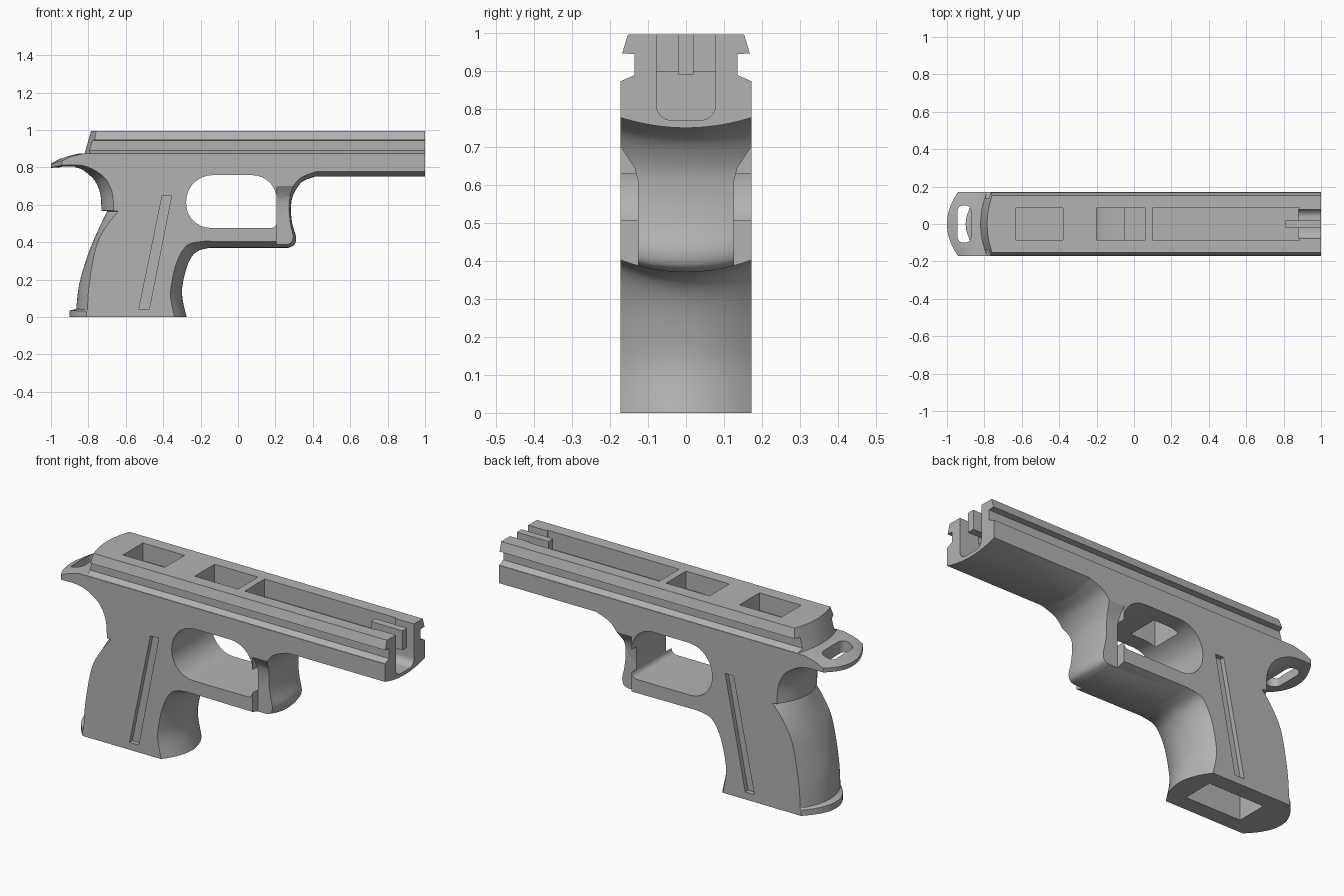
import bpy
import bmesh
from mathutils import Vector

cube = bpy.data.objects.get("Cube")
if cube:
    bpy.data.objects.remove(cube, do_unlink=True)

HALF = 0.172
grey = bpy.data.materials.new("satin_grey")
grey.use_nodes = True
colour = (0.45, 0.45, 0.45, 1)
grey.diffuse_color = colour
grey.node_tree.nodes["Principled BSDF"].inputs["Base Color"].default_value = colour


def make_object(name, rings):
    """Skin a stack of matching rings and cap both ends."""
    bm = bmesh.new()
    stack = [[bm.verts.new(p) for p in ring] for ring in rings]
    count = len(stack[0])
    for a, b in zip(stack, stack[1:]):
        for i in range(count):
            j = (i + 1) % count
            bm.faces.new((a[i], a[j], b[j], b[i]))
    bm.faces.new(stack[0])
    bm.faces.new(stack[-1])
    bmesh.ops.recalc_face_normals(bm, faces=bm.faces)
    mesh = bpy.data.meshes.new(name)
    bm.to_mesh(mesh)
    bm.free()
    mesh.materials.append(grey)
    obj = bpy.data.objects.new(name, mesh)
    bpy.context.collection.objects.link(obj)
    return obj


def prism(name, points, axis, low, high):
    """Extrude a flat outline along the x, y or z axis."""
    place = {"x": lambda a, b, d: (d, a, b),
             "y": lambda a, b, d: (a, d, b),
             "z": lambda a, b, d: (a, b, d)}[axis]
    return make_object(name, [[place(a, b, d) for a, b in points] for d in (low, high)])


def crowned(name, rows, half, steps=20):
    """Skin across y, blending a centre outline into a side outline."""
    rings = []
    for k in range(steps + 1):
        s = 2 * k / steps - 1
        t = s * s
        rings.append([(cx + (sx - cx) * t, s * half, cz + (sz - cz) * t)
                      for cx, cz, sx, sz in rows])
    return make_object(name, rings)


def smooth(rows, steps=5):
    """Pass a smooth curve through the rows."""
    pts = [Vector(r) for r in rows]
    pts = [pts[0]] + pts + [pts[-1]]
    out = []
    for a, b, c, d in zip(pts, pts[1:], pts[2:], pts[3:]):
        for k in range(steps):
            t = k / steps
            out.append(b + (c - a) * (t / 2) + (a * 2 - b * 5 + c * 4 - d) * (t * t / 2)
                       + (b * 3 - a - c * 3 + d) * (t ** 3 / 2))
    return out + [pts[-1]]


def rounded(corners, steps=7):
    """Round the corners of an outline given as (a, b, radius)."""
    out = []
    for i, (a, b, r) in enumerate(corners):
        p = Vector((a, b))
        before = Vector(corners[i - 1][:2]) - p
        after = Vector(corners[(i + 1) % len(corners)][:2]) - p
        if r == 0:
            out.append(p)
            continue
        start, end = p + before.normalized() * r, p + after.normalized() * r
        for k in range(steps + 1):
            t = k / steps
            w0, w1, w2 = (1 - t) ** 2, 1.414 * t * (1 - t), t * t
            out.append((start * w0 + p * w1 + end * w2) / (w0 + w1 + w2))
    return out


def rectangle(a, b, c, d):
    return [(a, c), (b, c), (b, d), (a, d)]


def combine(target, tool, operation):
    """Apply a boolean and discard the tool."""
    mod = target.modifiers.new(operation.lower(), "BOOLEAN")
    mod.operation = operation
    mod.solver = "EXACT"
    mod.object = tool
    bpy.context.view_layer.objects.active = target
    bpy.ops.object.modifier_apply(modifier=mod.name)
    bpy.data.objects.remove(tool, do_unlink=True)


# Outline runs: centre x, centre z, side x, side z
underside = smooth([
    (.41, .75, .42, .777), (.34, .72, .33, .74), (.295, .65, .275, .66),
    (.283, .58, .265, .58), (.29, .5, .272, .5), (.31, .43, .28, .44),
    (.302, .387, .272, .41), (.27, .37, .25, .402)])
grip_front = smooth([
    (-.15, .37, -.18, .405), (-.22, .35, -.27, .385), (-.265, .29, -.325, .3),
    (-.295, .18, -.355, .18), (-.297, .1, -.36, .1), (-.275, 0, -.34, 0)])
base_lip = [(-.9, 0, -.81, 0), (-.9, .035, -.81, .03)]
grip_back = smooth([
    (-.865, .042, -.805, .04), (-.848, .18, -.795, .18), (-.8, .34, -.757, .38),
    (-.75, .46, -.7, .49), (-.7, .565, -.64, .565)])
tang_under = smooth([
    (-.73, .568, -.665, .568), (-.735, .65, -.67, .65), (-.755, .71, -.69, .71),
    (-.79, .755, -.73, .76), (-.865, .8, -.82, .807), (-1, .797, -.94, .812)])
tang_top = smooth([(-1, .82, -.94, .835), (-.92, .86, -.9, .855), (-.84, .875, -.83, .873)])
muzzle = [(1, .875, 1, .873), (1, .75, 1, .777)]

frame = crowned("pistol_frame", underside + grip_front + base_lip + grip_back
                + tang_under + tang_top + muzzle, HALF)

# Grooved top rail with a sloping, crowned rear end
right_half = [(.169, .855), (.169, .874), (.135, .889), (.135, .944), (.168, .946), (.153, .995)]
rail = prism("top_rail", right_half + [(-y, z) for y, z in reversed(right_half)], "x", -.95, 1)
rear_slope = crowned("rear_slope", [(-.83, .84, -.782, .84), (1.1, .84, 1.1, .84),
                                    (1.1, 1.1, 1.1, 1.1), (-.755, 1.1, -.71, 1.1)], .2)
combine(rail, rear_slope, "INTERSECT")
combine(frame, rail, "UNION")

# Trigger guard opening
opening = rounded([(-.277, .476, .13), (.207, .476, .03), (.207, .758, .13), (-.277, .758, .14)])
combine(frame, prism("guard_opening", opening, "y", -.5, .5), "DIFFERENCE")

# Narrowed guard post and slanted side grooves
for side in (-1, 1):
    flare = [(.126, .35), (.126, .61), (.135, .645), (.155, .675), (.175, .705), (.3, .705), (.3, .35)]
    combine(frame, prism("post_relief", [(side * y, z) for y, z in flare], "x", .207, .36), "DIFFERENCE")
    groove = [(-.53, .04), (-.475, .04), (-.355, .65), (-.405, .65)]
    ends = sorted((side * (HALF - .025), side * .3))
    combine(frame, prism("side_groove", groove, "y", *ends), "DIFFERENCE")

# Pockets in the top, the hole into the guard and the grip recess
WIDE = .085
pockets = {"rear_pocket": (-.63, -.38, .9, 1.1), "middle_pocket": (-.2, .06, .9, 1.1),
           "guard_hole": (-.2, -.05, .65, 1.1), "long_channel": (.1, .885, .9, 1.1),
           "grip_recess": (-.72, -.39, -.1, .13)}
for name, (x0, x1, z0, z1) in pockets.items():
    combine(frame, prism(name, rectangle(x0, x1, -WIDE, WIDE), "z", z0, z1), "DIFFERENCE")

# Open muzzle trough and the slot through the tang
trough = rounded([(-.078, .77, .04), (.078, .77, .04), (.078, 1.1, 0), (-.078, 1.1, 0)])
combine(frame, prism("muzzle_trough", trough, "x", .88, 1.1), "DIFFERENCE")
slot = rounded([(-.945, -.1, .035), (-.87, -.1, .035), (-.87, .1, .035), (-.945, .1, .035)])
combine(frame, prism("tang_slot", slot, "z", .7, .95), "DIFFERENCE")

# Thin fin standing over the trough
fin = prism("front_fin", rectangle(-.02, .02, .89, .995), "x", .81, 1)
combine(frame, fin, "UNION")

bpy.ops.object.select_all(action="DESELECT")
frame.select_set(True)
bpy.context.view_layer.objects.active = frame
bpy.ops.object.shade_smooth_by_angle(angle=.5)
